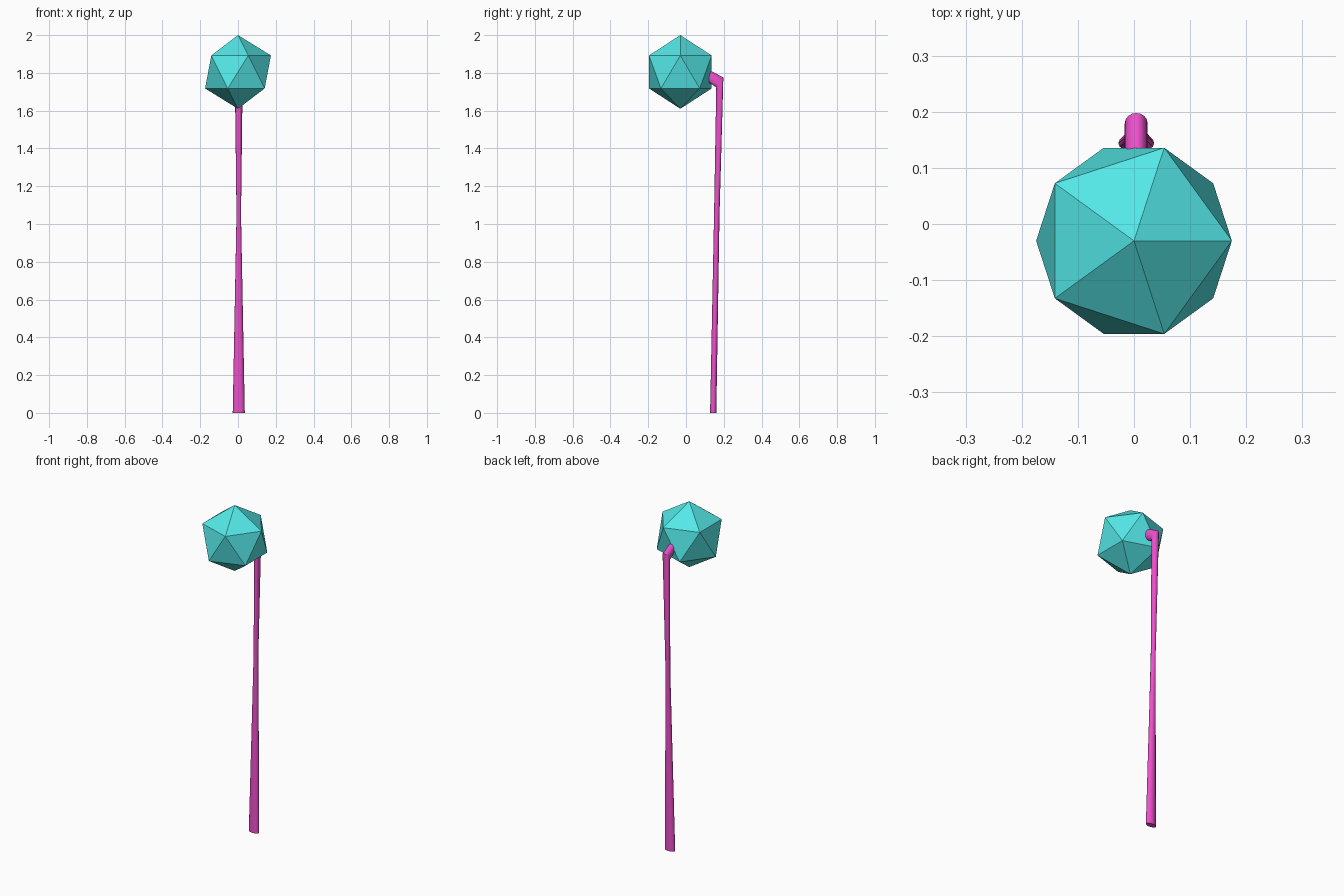
import bpy, bmesh, math
from mathutils import Vector

if "Cube" in bpy.data.objects:
    bpy.data.objects.remove(bpy.data.objects["Cube"])


def colour(obj, name, rgb):
    mat = bpy.data.materials.new(name)
    mat.diffuse_color = (*rgb, 1)
    mat.use_nodes = True
    mat.node_tree.nodes["Principled BSDF"].inputs["Base Color"].default_value = mat.diffuse_color
    obj.data.materials.append(mat)


# Faceted ball
bpy.ops.mesh.primitive_ico_sphere_add(subdivisions=1, radius=0.195, location=(0, -0.03, 1.805))
ball = bpy.context.object
ball.name = "faceted_head"
colour(ball, "cyan", (0.09, 0.80, 0.80))

# Hooked handle: rings of (y, z, half width, half thickness, ring tilt in degrees)
SIDES = 16
CX = 0.004
rings = [
    (0.144, 0.0, 0.032, 0.0165, 0),
    (0.163, 1.05, 0.012, 0.0145, 0),
    (0.179, 1.75, 0.0205, 0.032, 54),
    (0.115, 1.786, 0.0205, 0.032, 85),
]
bm = bmesh.new()
loops = []
for y, z, hw, ht, tilt in rings:
    t = math.radians(tilt)
    across = Vector((0, math.cos(t), math.sin(t)))
    loop = []
    for i in range(SIDES):
        a = 2 * math.pi * i / SIDES
        p = Vector((CX, y, z)) + Vector((hw * math.cos(a), 0, 0)) + across * ht * math.sin(a)
        loop.append(bm.verts.new(p))
    loops.append(loop)
for lo, hi in zip(loops, loops[1:]):
    for i in range(SIDES):
        j = (i + 1) % SIDES
        bm.faces.new((lo[i], lo[j], hi[j], hi[i]))
bm.faces.new(loops[0][::-1])
bm.faces.new(loops[-1])
bmesh.ops.recalc_face_normals(bm, faces=bm.faces)
mesh = bpy.data.meshes.new("hooked_handle")
bm.to_mesh(mesh)
bm.free()
handle = bpy.data.objects.new("hooked_handle", mesh)
bpy.context.collection.objects.link(handle)
colour(handle, "magenta", (0.85, 0.08, 0.60))

# Smooth round sides, sharp bend and caps
bpy.ops.object.select_all(action='DESELECT')
handle.select_set(True)
bpy.context.view_layer.objects.active = handle
bpy.ops.object.shade_smooth_by_angle(angle=math.radians(35))
